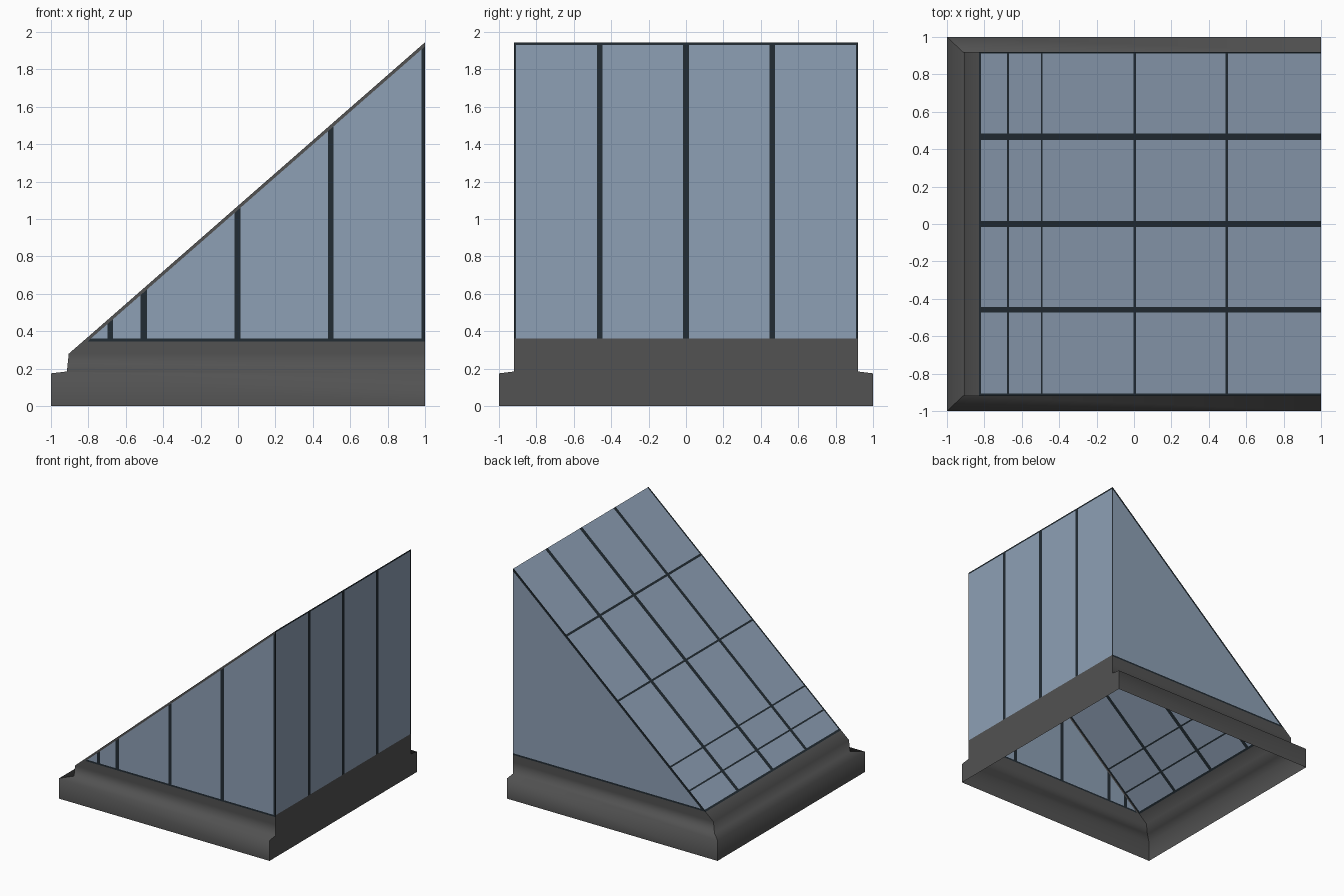
import bpy, bmesh
from mathutils import Vector

if "Cube" in bpy.data.objects:
    bpy.data.objects.remove(bpy.data.objects["Cube"])


def material(name, rgb):
    m = bpy.data.materials.new(name)
    m.diffuse_color = (*rgb, 1)
    m.use_nodes = True
    m.node_tree.nodes["Principled BSDF"].inputs["Base Color"].default_value = m.diffuse_color
    return m


MATS = [material("blue_glass", (0.27, 0.35, 0.46)),
        material("dark_glazing_bar", (0.016, 0.025, 0.033)),
        material("grey_metal", (0.085, 0.085, 0.085))]
GLASS, BAR, METAL = 0, 1, 2

XL, XR, YW = -0.83, 1.0, 0.92        # glazing limits
Z0, ZT = 0.345, 1.945                # bottom and top of the sloping roof
SLOPE = (ZT - Z0) / (XR - XL)


def roof_z(x):
    return Z0 + (x - XL) * SLOPE


def finish(name, bm):
    # turn every face outward, then make the object
    bm.normal_update()
    for f in bm.faces:
        if f.normal.dot(f.calc_center_median() - Vector((0.3, 0, 0))) < 0:
            f.normal_flip()
    me = bpy.data.meshes.new(name)
    bm.to_mesh(me)
    bm.free()
    for m in MATS:
        me.materials.append(m)
    ob = bpy.data.objects.new(name, me)
    bpy.context.collection.objects.link(ob)
    return ob


def panel(name, corners, cuts, rule):
    """Flat sheet cut along planes; rule(centre) picks each piece's material."""
    bm = bmesh.new()
    bm.faces.new([bm.verts.new(c) for c in corners])
    for co, no in cuts:
        bmesh.ops.bisect_plane(bm, geom=bm.verts[:] + bm.edges[:] + bm.faces[:],
                               plane_co=co, plane_no=no, dist=1e-5)
    for f in bm.faces:
        f.material_index = rule(f.calc_center_median())
    return finish(name, bm)


def inside(v, bands):
    return any(a < v < b for a, b in bands)


def x_cuts(bands):
    return [((v, 0, 0), (1, 0, 0)) for b in bands for v in b]


def y_cuts(bands):
    return [((0, v, 0), (0, 1, 0)) for b in bands for v in b]


# curb: stepped profile swept round three sides, (left, side, height) per ring
RINGS = [(1, 1, 0), (1, 1, 0.175), (0.915, 0.92, 0.185),
         (0.905, 0.92, 0.28), (-XL, 0.92, Z0)]
bm = bmesh.new()
for side in range(3):
    pairs = []
    for xl, y, z in RINGS:
        path = [(1, -y, z), (-xl, -y, z), (-xl, y, z), (1, y, z)]
        pairs.append([bm.verts.new(p) for p in path[side:side + 2]])
    for (a, b), (c, d) in zip(pairs, pairs[1:]):
        f = bm.faces.new((a, b, d, c))
        f.material_index = METAL
        f.smooth = True
finish("curb", bm)

# flat curb face at the tall end
ZE = 0.36
panel("end_curb", [(1, -1, 0), (1, 1, 0), (1, 1, 0.175), (1, YW, 0.185), (1, YW, ZE),
                   (1, -YW, ZE), (1, -YW, 0.185), (1, -1, 0.175)], [], lambda c: METAL)

# tall end glazing
end_bars = [(-0.477, -0.447), (-0.017, 0.017), (0.447, 0.477),
            (-YW, -0.91), (0.91, YW)]
panel("end_glazing", [(1, -YW, ZE), (1, YW, ZE), (1, YW, ZT), (1, -YW, ZT)],
      y_cuts(end_bars) + [((1, 0, ZT - 0.014), (0, 0, 1))],
      lambda c: BAR if inside(c.y, end_bars) or c.z > ZT - 0.014 else GLASS)

# sloping roof glazing
roof_x = [(XL, -0.817), (-0.678, -0.668), (-0.498, -0.488),
          (-0.002, 0.010), (0.488, 0.502)]
roof_y = [(-0.473, -0.443), (-0.017, 0.017), (0.450, 0.483),
          (-YW, -0.905), (0.912, YW)]
panel("roof_glazing", [(XL, -YW, Z0), (XR, -YW, ZT), (XR, YW, ZT), (XL, YW, Z0)],
      x_cuts(roof_x) + y_cuts(roof_y),
      lambda c: BAR if inside(c.x, roof_x) or inside(c.y, roof_y) else GLASS)

# triangular side glazing: barred at the front, one plain sheet at the back
TRIM = 0.022
SILL = 0.36
side_bars = [(-0.697, -0.667), (-0.522, -0.486), (-0.018, 0.014),
             (0.480, 0.511), (0.98, 1.0)]
for name, y, bars in (("front_glazing", -YW, side_bars), ("back_glazing", YW, [])):
    def rule(c, bars=bars):
        if c.z > roof_z(c.x) - TRIM:
            return METAL if bars else BAR
        return BAR if c.z < SILL or inside(c.x, bars) else GLASS
    panel(name, [(XL, y, Z0), (XR, y, Z0), (XR, y, ZT)],
          x_cuts(bars) + [((0, 0, SILL), (0, 0, 1)),
                          ((XL, 0, Z0 - TRIM), (-SLOPE, 0, 1))], rule)
